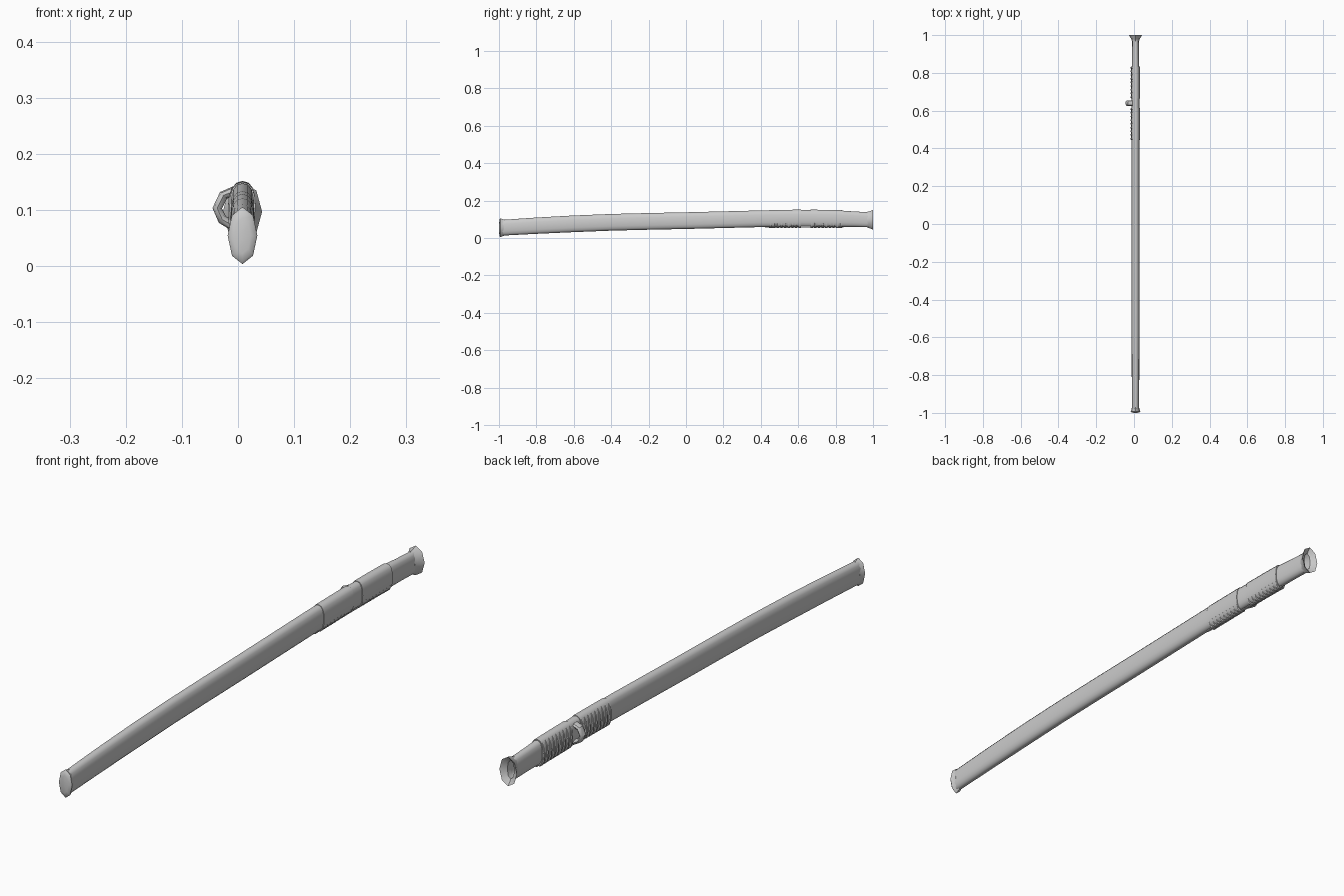
import bpy, bmesh, math
from mathutils import Vector

if "Cube" in bpy.data.objects:
    bpy.data.objects.remove(bpy.data.objects["Cube"])

CX = 0.008  # centre line of the sheath

# Gentle curve of the centre line: (y, z)
SPINE = [(-1, .054), (-.8, .066), (-.6, .076), (-.4, .084), (-.2, .089), (0, .093),
         (.2, .098), (.4, .103), (.6, .1055), (.8, .1045), (.95, .099), (1, .097)]


def spine_z(y):
    for (y0, z0), (y1, z1) in zip(SPINE, SPINE[1:]):
        if y <= y1:
            return z0 + (z1 - z0) * (y - y0) / (y1 - y0)
    return SPINE[-1][1]


def loft(name, stations, sides=16, power=.8, cap_start=True, cap_end=True, closed=False):
    """Skin oval sections given as (y, half width, half height)."""
    bm = bmesh.new()
    rings = []
    for y, hw, hh in stations:
        ring = []
        for i in range(sides):
            a = 2 * math.pi * i / sides
            c, s = math.cos(a), math.sin(a)
            x = math.copysign(abs(c) ** power, c) * hw
            z = math.copysign(abs(s) ** power, s) * hh
            ring.append(bm.verts.new((CX + x, y, spine_z(y) + z)))
        rings.append(ring)
    pairs = list(zip(rings, rings[1:]))
    if closed:
        pairs.append((rings[-1], rings[0]))
    for a, b in pairs:
        for i in range(sides):
            j = (i + 1) % sides
            bm.faces.new((a[i], a[j], b[j], b[i]))
    if not closed and cap_start:
        bm.faces.new(rings[0])
    if not closed and cap_end:
        bm.faces.new(rings[-1])
    return finish(name, bm)


def finish(name, bm):
    bmesh.ops.recalc_face_normals(bm, faces=bm.faces)
    me = bpy.data.meshes.new(name)
    bm.to_mesh(me)
    bm.free()
    ob = bpy.data.objects.new(name, me)
    bpy.context.collection.objects.link(ob)
    bpy.ops.object.select_all(action='DESELECT')
    ob.select_set(True)
    bpy.context.view_layer.objects.active = ob
    bpy.ops.object.shade_smooth_by_angle(angle=math.radians(40))
    return ob


def tube(name, path, ry, r, sides=6, closed=False):
    """Cord following a path in the xz plane, ry thick along y, r thick across."""
    bm = bmesh.new()
    pts = [Vector(p) for p in path]
    n = len(pts)
    rings = []
    for k, p in enumerate(pts):
        prev = pts[k - 1] if closed or k else p
        nxt = pts[(k + 1) % n] if closed or k < n - 1 else p
        t = (nxt - prev).normalized()
        side = t.cross(Vector((0, 1, 0))).normalized()
        rings.append([bm.verts.new(p + Vector((0, 1, 0)) * ry * math.cos(a) + side * r * math.sin(a))
                      for a in (2 * math.pi * i / sides for i in range(sides))])
    pairs = list(zip(rings, rings[1:])) + ([(rings[-1], rings[0])] if closed else [])
    for a, b in pairs:
        for i in range(sides):
            j = (i + 1) % sides
            bm.faces.new((a[i], a[j], b[j], b[i]))
    if not closed:
        bm.faces.new(rings[0])
        bm.faces.new(rings[-1])
    return finish(name, bm)


# Sheath body, hollow at the mouth
body = [(-.985, .0185, .042), (-.8, .020, .0435)]
body += [(y / 10, .021, .0445) for y in range(-6, 7, 2)]
body += [(.84, .0195, .043), (.9, .018, .041), (.985, .0175, .040), (.985, .014, .034), (.86, .013, .032)]
loft("sheath_body", body)

# Flared end cap with a shallow dome
loft("end_cap", [(-.972, .0195, .043), (-.98, .021, .0455), (-.992, .0265, .051), (-.996, .0235, .046),
                 (-.9985, .015, .032), (-1, .005, .012)], sides=8, power=1.0)

# Flared mouth collar
loft("mouth_collar", [(.968, .0185, .042), (.98, .0225, .0445), (1, .035, .053),
                      (.992, .022, .043), (.985, .014, .034), (.968, .014, .034)],
     sides=8, power=1.0, closed=True)

# Two wrapped sleeves either side of the knob
for name, y0, y1 in (("front_sleeve", .445, .615), ("rear_sleeve", .665, .835)):
    loft(name, [(y0, .0232, .0462), ((y0 + y1) / 2, .0232, .0462), (y1, .0232, .0462)])

# Cord windings just breaking through the sleeves, looser underneath and on the left
for s, start in enumerate((.452, .672)):
    for k in range(9):
        y = start + k * .0195
        path = []
        for i in range(14):
            a = 2 * math.pi * i / 14
            c, sn = math.cos(a), math.sin(a)
            path.append((CX - .002 + math.copysign(abs(c) ** .8, c) * .0205, y,
                         spine_z(y) - .004 + math.copysign(abs(sn) ** .8, sn) * .0445))
        tube(f"cord_winding_{s}_{k}", path, .006, .0042, closed=True)

# Flat cord tail running under the windings
bm = bmesh.new()
bmesh.ops.create_cube(bm, size=1)
for v in bm.verts:
    v.co = (CX + v.co.x * .008, .633 + v.co.y * .42, .0555 + v.co.z * .004)
finish("cord_tail", bm)

# Cord loop knob on the left side
tube("cord_knob", [(-.006, .64, .134), (-.026, .64, .126), (-.037, .64, .103),
                   (-.028, .64, .083), (-.006, .64, .070)], .015, .0085, sides=8)
